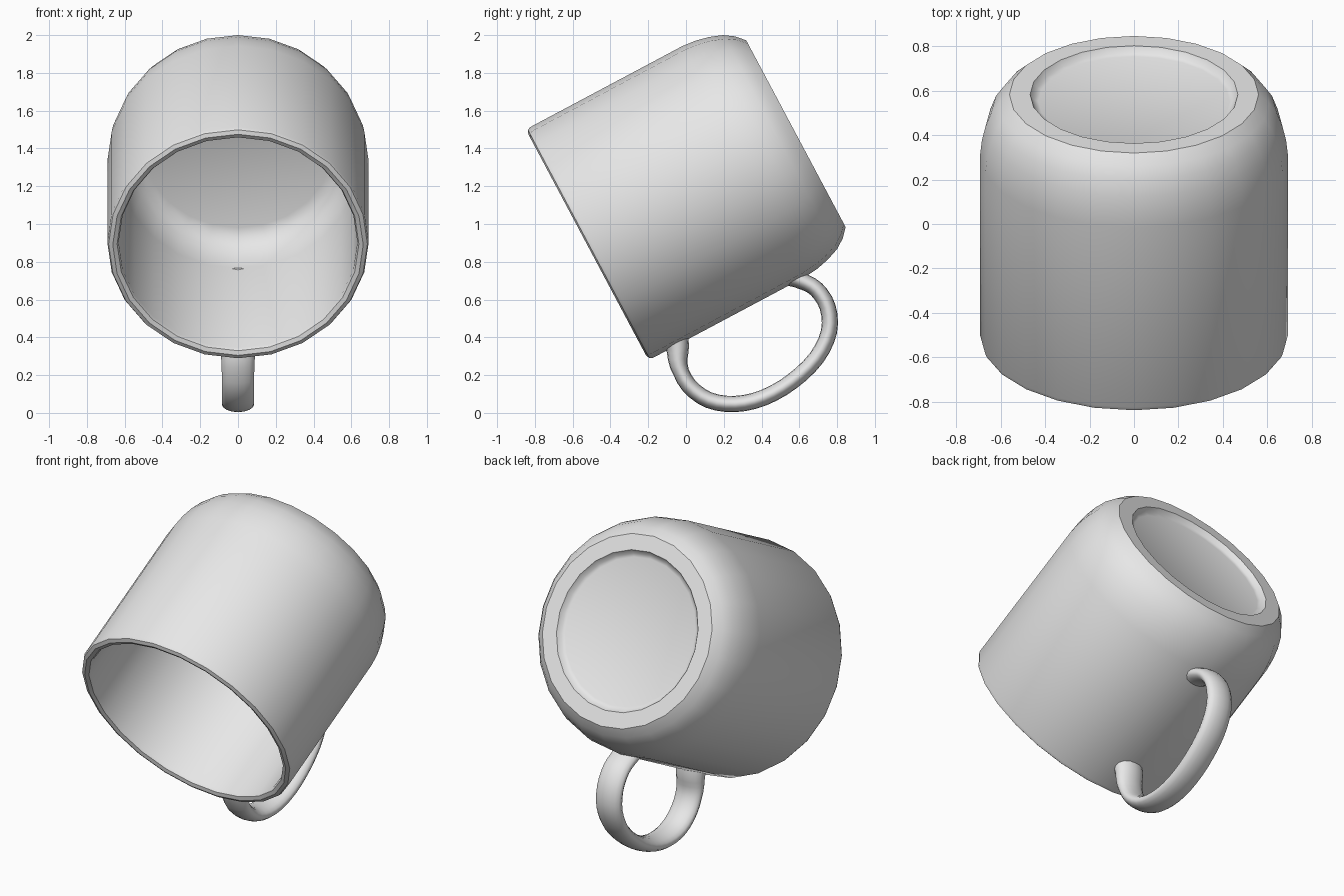
import bpy, bmesh, math
from mathutils import Vector, Matrix

if "Cube" in bpy.data.objects:
    bpy.data.objects.remove(bpy.data.objects["Cube"], do_unlink=True)

grey = bpy.data.materials.new("ceramic grey")
grey.use_nodes = True
grey.diffuse_color = (0.8, 0.8, 0.8, 1)
grey.node_tree.nodes["Principled BSDF"].inputs["Base Color"].default_value = (0.8, 0.8, 0.8, 1)


def finish(bm, name, angle):
    bmesh.ops.recalc_face_normals(bm, faces=bm.faces)
    mesh = bpy.data.meshes.new(name)
    bm.to_mesh(mesh)
    bm.free()
    mesh.materials.append(grey)
    obj = bpy.data.objects.new(name, mesh)
    bpy.context.collection.objects.link(obj)
    bpy.ops.object.select_all(action='DESELECT')
    obj.select_set(True)
    bpy.context.view_layer.objects.active = obj
    bpy.ops.object.shade_smooth_by_angle(angle=math.radians(angle))
    return obj


def skin(bm, rings):
    for a, b in zip(rings, rings[1:]):
        n = len(a)
        for i in range(n):
            j = (i + 1) % n
            bm.faces.new((a[i], a[j], b[j], b[i]))
    bm.faces.new(rings[0])
    bm.faces.new(rings[-1])


# Cup body: (radius, height above the foot), from underside recess to inner floor
profile = [(0.43, 0.035), (0.45, 0.027), (0.467, 0.0), (0.56, 0.0),
           (0.606, 0.042), (0.642, 0.095), (0.668, 0.165), (0.684, 0.235), (0.692, 0.31),
           (0.692, 1.225), (0.685, 1.243), (0.663, 1.252), (0.64, 1.243), (0.632, 1.225),
           (0.632, 0.33), (0.622, 0.25), (0.597, 0.175), (0.56, 0.125), (0.51, 0.1)]
SIDES = 24
bm = bmesh.new()
rings = []
for r, h in profile:
    rings.append([bm.verts.new((r * math.sin(math.tau * i / SIDES),
                                r * math.cos(math.tau * i / SIDES), h)) for i in range(SIDES)])
skin(bm, rings)
cup = finish(bm, "cup_body", 40)

# Tip the cup over so that its mouth faces forward and down
mouth = Vector((0, -0.883, -0.47)).normalized()
side = Vector((1, 0, 0))
up = mouth.cross(side)
turn = Matrix((side, up, mouth)).transposed().to_4x4()
cup.data.transform(Matrix.Translation((0, 0.582, 1.478)) @ turn)

# Handle: smooth path (y, z) with an oval section, flared where it meets the cup
path = [Vector((0, y, z)) for y, z in
        [(-0.06, 0.40), (-0.045, 0.345), (-0.038, 0.25), (0.015, 0.145), (0.12, 0.068), (0.26, 0.047),
         (0.41, 0.08), (0.56, 0.165), (0.69, 0.29), (0.757, 0.43), (0.75, 0.56),
         (0.69, 0.655), (0.61, 0.70), (0.56, 0.72)]]
STEPS = 3
points = []
for i in range(len(path) - 1):
    p0, p1, p2 = path[max(i - 1, 0)], path[i], path[i + 1]
    p3 = path[min(i + 2, len(path) - 1)]
    for s in range(STEPS):
        t = s / STEPS
        points.append(0.5 * (2 * p1 + (p2 - p0) * t + (2 * p0 - 5 * p1 + 4 * p2 - p3) * t ** 2
                             + (3 * p1 - p0 - 3 * p2 + p3) * t ** 3))
points.append(path[-1])

bm = bmesh.new()
rings = []
last = len(points) - 1
for k, p in enumerate(points):
    tangent = (points[min(k + 1, last)] - points[max(k - 1, 0)]).normalized()
    normal = tangent.cross(side)
    flare = max(0, 1 - k / 7) * 0.032 + max(0, 1 - (last - k) / 4) * 0.008
    ring = []
    for i in range(16):
        a = math.tau * i / 16
        ring.append(bm.verts.new(p + side * (0.086 + flare * 0.3) * math.cos(a)
                                 + normal * (0.043 + flare) * math.sin(a)))
    rings.append(ring)
skin(bm, rings)
finish(bm, "handle", 60)
